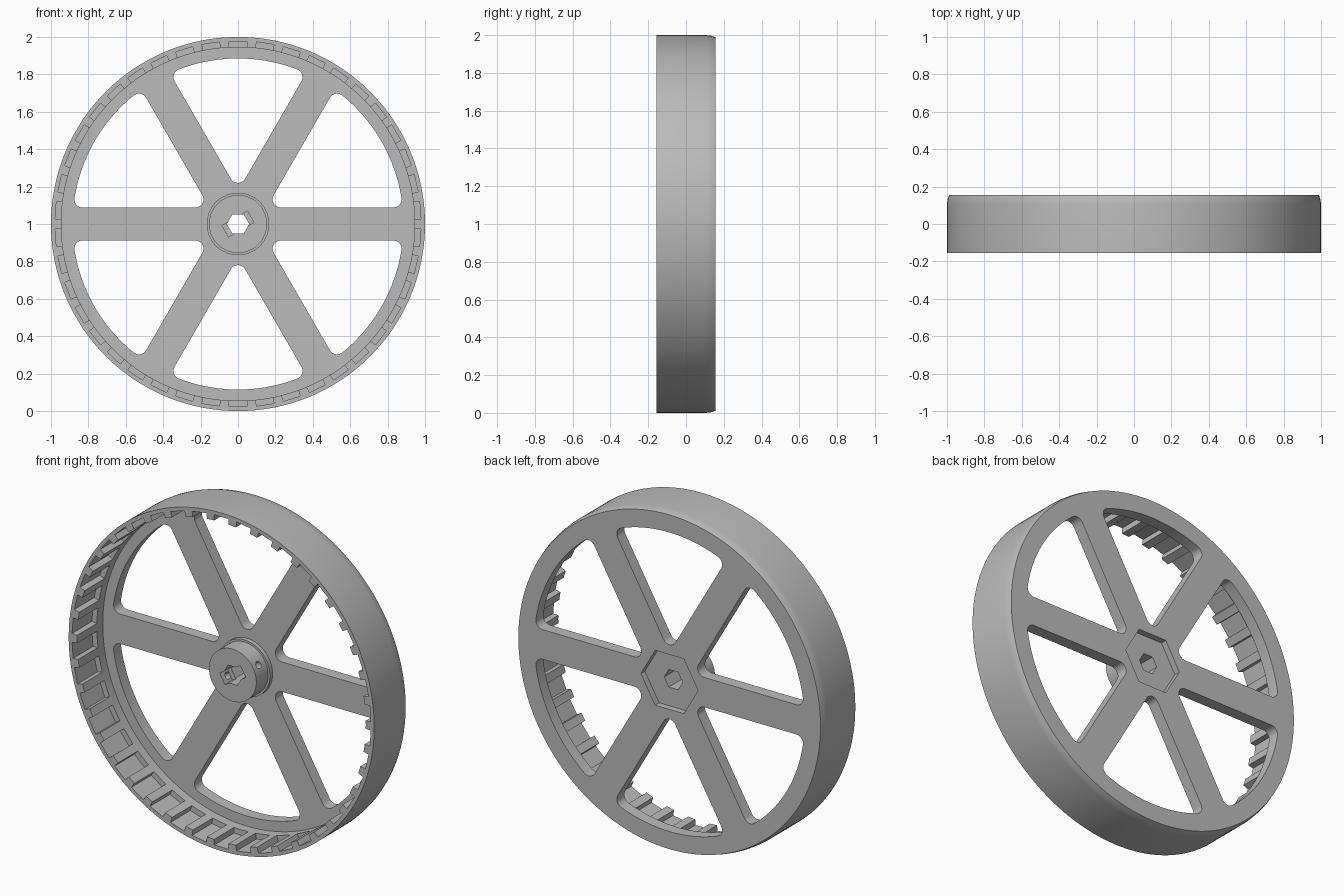
import bpy, bmesh, math
from mathutils import Matrix, Vector

if "Cube" in bpy.data.objects:
    bpy.data.objects.remove(bpy.data.objects["Cube"])

FRONT, BACK = -0.155, 0.155      # depth of the rim
PLATE = 0.085                    # front face of the spoked plate
HUB_FRONT = -0.05
TEETH = 42

grey = bpy.data.materials.new("plain grey")
grey.diffuse_color = (0.5, 0.5, 0.5, 1)
grey.use_nodes = True
grey.node_tree.nodes["Principled BSDF"].inputs["Base Color"].default_value = grey.diffuse_color


def make_object(name, bm):
    bmesh.ops.recalc_face_normals(bm, faces=bm.faces[:])
    mesh = bpy.data.meshes.new(name)
    bm.to_mesh(mesh)
    bm.free()
    mesh.materials.append(grey)
    obj = bpy.data.objects.new(name, mesh)
    bpy.context.collection.objects.link(obj)
    return obj


def lathe(name, profile, steps):
    """Spin a closed (radius, y) profile, both ends on the axis, about the wheel axis."""
    bm = bmesh.new()
    verts = [bm.verts.new((r, y, 1)) for r, y in profile]
    edges = [bm.edges.new(pair) for pair in zip(verts, verts[1:])]
    bmesh.ops.spin(bm, geom=verts + edges, cent=(0, 0, 1), axis=(0, 1, 0),
                   angle=math.tau, steps=steps, use_duplicate=False)
    bmesh.ops.remove_doubles(bm, verts=bm.verts[:], dist=1e-5)
    return make_object(name, bm)


def prism(bm, points, y0, y1, angle=0.0):
    """Extrude an (x, z) outline from y0 to y1, turned about the wheel axis."""
    c, s = math.cos(angle), math.sin(angle)
    rings = [[bm.verts.new((x * c - z * s, y, 1 + x * s + z * c)) for x, z in points]
             for y in (y0, y1)]
    n = len(points)
    for ring in rings:
        bm.faces.new(ring)
    for i in range(n):
        j = (i + 1) % n
        bm.faces.new((rings[0][i], rings[0][j], rings[1][j], rings[1][i]))


def cutter(name, outlines, y0, y1):
    bm = bmesh.new()
    for points, angle in outlines:
        prism(bm, points, y0, y1, angle)
    return make_object(name, bm)


def cut(obj, tools):
    bpy.context.view_layer.objects.active = obj
    for tool in tools:
        mod = obj.modifiers.new(tool.name, 'BOOLEAN')
        mod.operation = 'DIFFERENCE'
        mod.solver = 'EXACT'
        mod.object = tool
        bpy.ops.object.modifier_apply(modifier=mod.name)


def arc(cx, cz, r, a0, a1, n):
    return [(cx + r * math.cos(a0 + (a1 - a0) * i / n),
             cz + r * math.sin(a0 + (a1 - a0) * i / n)) for i in range(n + 1)]


def hexagon(r):
    return arc(0, 0, r, 0, math.tau, 6)[:-1]


def rectangle(x0, x1, half):
    return [(x0, -half), (x1, -half), (x1, half), (x0, half)]


def window_outline(half=0.088, radius=0.885, fillet=0.044):
    """Rounded sector between the spokes at 0 and 60 degrees."""
    sixty = math.pi / 3
    off = half + fillet
    # inner corner, on the bisector
    d = off / math.sin(sixty / 2)
    points = arc(d * math.cos(sixty / 2), d * math.sin(sixty / 2), fillet,
                 math.pi + sixty / 2 + sixty, math.pi + sixty / 2 - sixty, 10)
    points.reverse()
    # lower outer corner
    reach = radius - fillet
    a = math.asin(off / reach)
    points += arc(reach * math.cos(a), reach * math.sin(a), fillet, -math.pi / 2, a, 8)
    # rim side
    points += arc(0, 0, radius, a, sixty - a, 24)[1:-1]
    # upper outer corner
    b = sixty - a
    points += arc(reach * math.cos(b), reach * math.sin(b), fillet, b, sixty + math.pi / 2, 8)
    return points


# Rim and plate as one turned body
wheel = lathe("wheel", [(0, PLATE), (0.945, PLATE), (0.945, FRONT), (1, FRONT),
                        (1, 0.105), (0.997, 0.13), (0.989, BACK), (0, BACK)], 168)

# Hub boss with a small flange at its foot
hub = lathe("hub", [(0, HUB_FRONT), (0.155, HUB_FRONT), (0.155, 0.06), (0.167, 0.06),
                    (0.167, PLATE + 0.01), (0, PLATE + 0.01)], 64)

# Openings between the spokes
windows = cutter("window_cutter",
                 [(window_outline(), i * math.pi / 3) for i in range(6)], 0.0, 0.3)

# Pockets round the inside of the rim, open to the front
pockets = cutter("rim_pocket_cutter",
                 [(rectangle(0.90, 0.977, 0.047), math.pi / 2 + i * math.tau / TEETH)
                  for i in range(TEETH)], -0.3, 0.03)

# Hexagonal shaft bore, hexagonal recess at the back, slanted slot in the hub
bore = cutter("bore_cutter", [(hexagon(0.06), 0)], -0.3, 0.3)
recess = cutter("back_recess_cutter", [(hexagon(0.187), 0)], 0.118, 0.3)
slot = cutter("slot_cutter", [(rectangle(-0.078, 0.078, 0.035), math.pi / 6)], -0.3, 0.02)

# Cross hole for the set screw
bm = bmesh.new()
direction = Vector((math.cos(math.pi / 6), 0, math.sin(math.pi / 6)))
turn = direction.to_track_quat('Z', 'Y').to_matrix().to_4x4()
bmesh.ops.create_cone(bm, cap_ends=True, segments=24, radius1=0.02, radius2=0.02, depth=0.5,
                      matrix=Matrix.Translation((0, 0, 1)) @ turn)
screw_hole = make_object("screw_hole_cutter", bm)

cut(wheel, [windows, pockets, recess, bore])
cut(hub, [bore, slot, screw_hole])

for tool in (windows, pockets, bore, recess, slot, screw_hole):
    bpy.data.objects.remove(tool)

# Smooth curved walls, crisp edges
for obj in (wheel, hub):
    bpy.ops.object.select_all(action='DESELECT')
    obj.select_set(True)
    bpy.context.view_layer.objects.active = obj
    bpy.ops.object.shade_smooth_by_angle(angle=math.radians(25))
